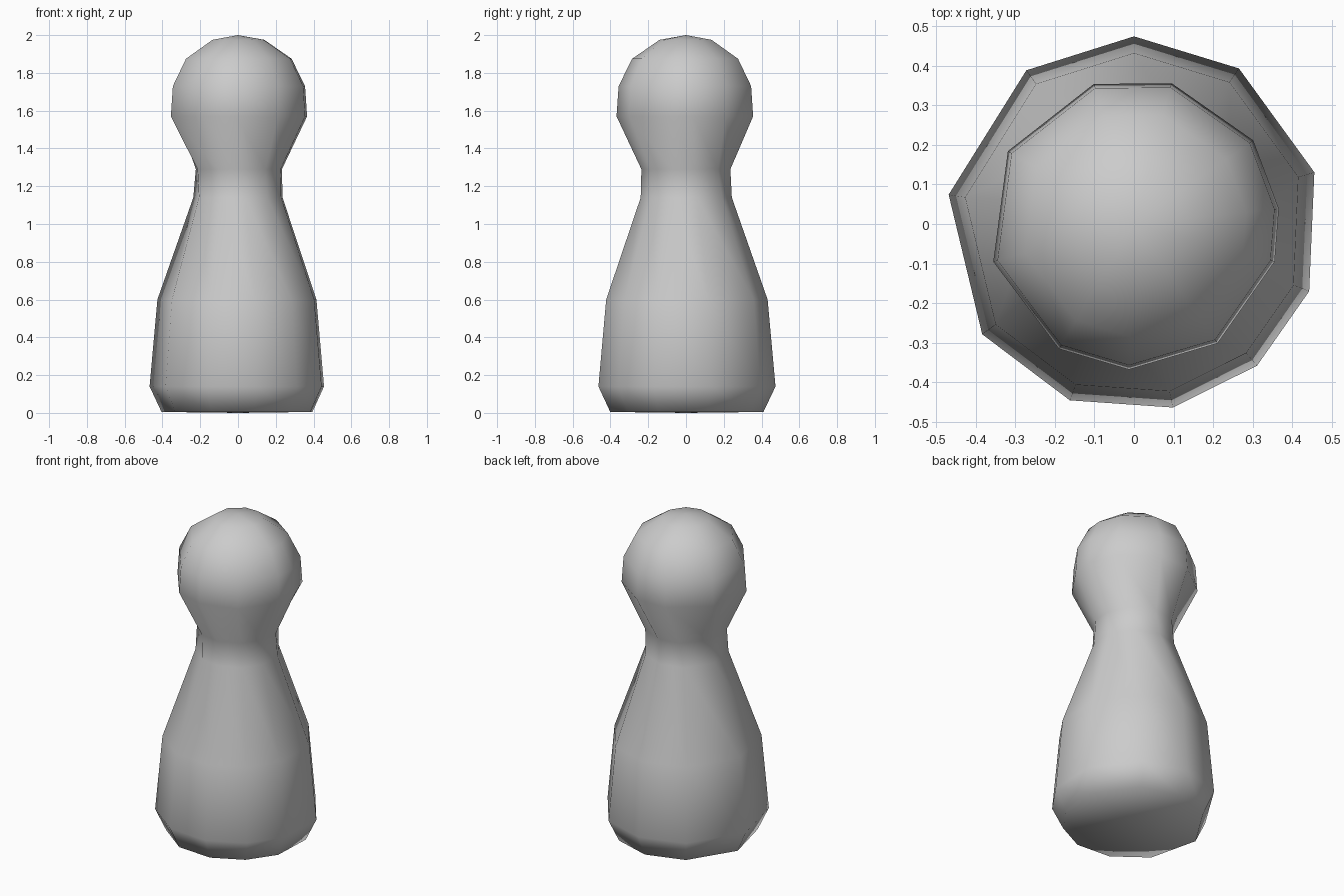
import bpy
import bmesh
from math import radians, cos, sin

if "Cube" in bpy.data.objects:
    bpy.data.objects.remove(bpy.data.objects["Cube"])

# Uneven facet directions of the low-poly body and head (degrees)
BODY = [90, 56, 16, -21, -49, -78, -110, -144, -189, -235]
HEAD = [75, 35, 6, -15, -55, -92, -121, -165, -210, -254]

# Profile: radius, height, blend from body facets (0) to head facets (1)
PROFILE = [
    (0.41, 0.005, 0), (0.474, 0.14, 0), (0.432, 0.60, 0),
    (0.243, 1.14, 0.2), (0.237, 1.29, 0.5), (0.368, 1.57, 1),
    (0.357, 1.73, 1), (0.285, 1.875, 1), (0.14, 1.975, 1),
]

bm = bmesh.new()


def ring(r, z, blend):
    verts = []
    for a, b in zip(BODY, HEAD):
        t = radians(a + (b - a) * blend)
        verts.append(bm.verts.new((r * cos(t), r * sin(t), z)))
    return verts


def cap(verts, z):
    tip = bm.verts.new((0, 0, z))
    for i, v in enumerate(verts):
        bm.faces.new((v, verts[(i + 1) % len(verts)], tip))


# Side walls between neighbouring rings
rings = [ring(*p) for p in PROFILE]
for lower, upper in zip(rings, rings[1:]):
    for i in range(len(lower)):
        j = (i + 1) % len(lower)
        bm.faces.new((lower[i], lower[j], upper[j], upper[i]))

# Closed base and rounded crown
cap(rings[0], 0.0)
cap(rings[-1], 2.0)
bmesh.ops.recalc_face_normals(bm, faces=bm.faces)
for f in bm.faces:
    f.smooth = True

# One continuous peg with base, neck and head
mesh = bpy.data.meshes.new("peg_pawn")
bm.to_mesh(mesh)
bm.free()
bpy.context.collection.objects.link(bpy.data.objects.new("peg_pawn", mesh))
